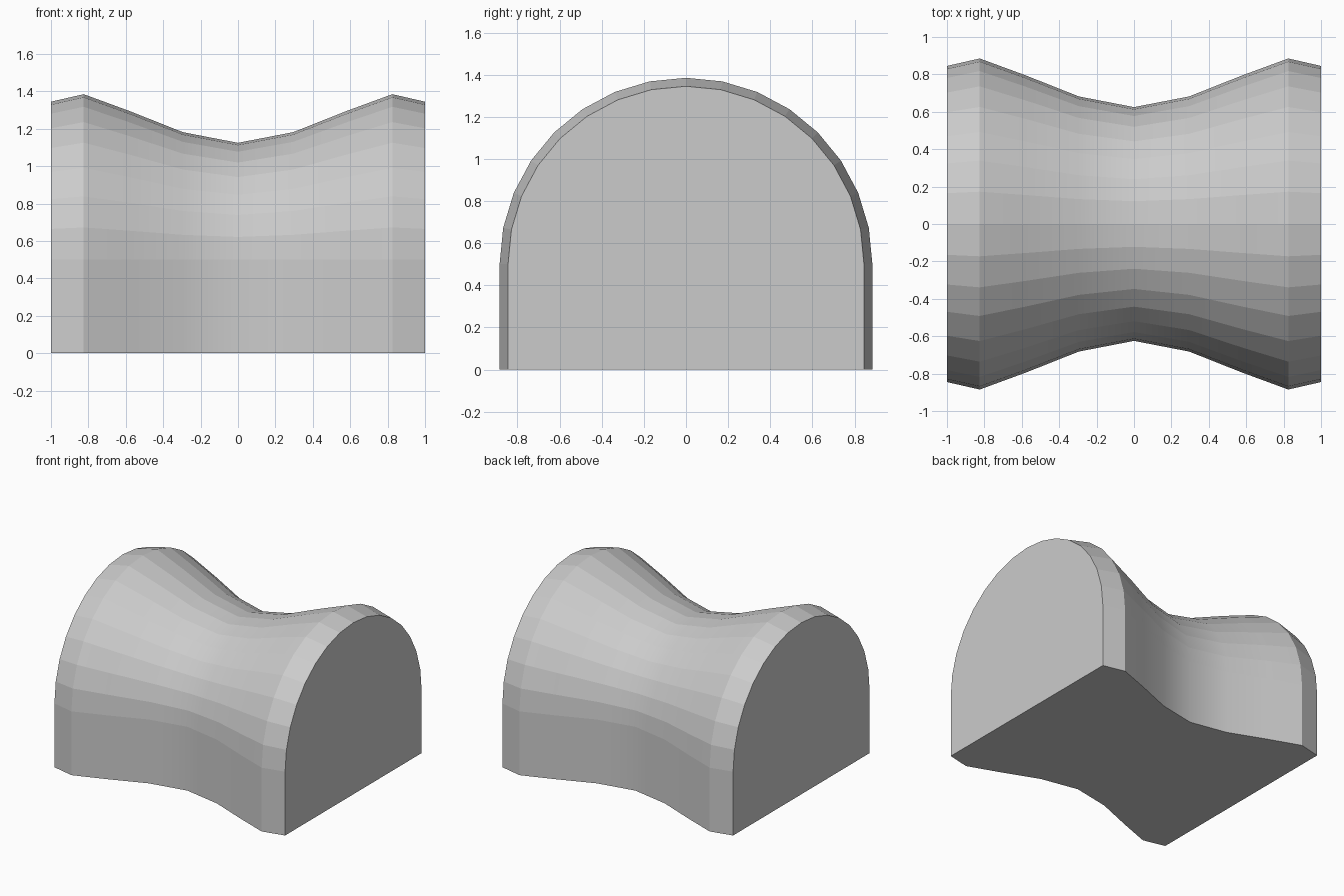
import bpy, bmesh
from math import pi, sin, cos, radians

cube = bpy.data.objects.get("Cube")
if cube:
    bpy.data.objects.remove(cube, do_unlink=True)

SPRING = 0.5      # height where the straight walls meet the arch
SEGMENTS = 16     # flats around the arch

# Half profile along the length: (distance from centre, arch radius)
half = [(0.0, 0.625), (0.295, 0.682), (0.58, 0.795), (0.825, 0.885), (1.0, 0.845)]
stations = [(-x, r) for x, r in reversed(half[1:])] + half

# Plain grey surface
grey = bpy.data.materials.new("plain_grey")
grey.use_nodes = True
color = (0.6, 0.6, 0.6, 1.0)
grey.diffuse_color = color
grey.node_tree.nodes["Principled BSDF"].inputs["Base Color"].default_value = color


def arch_ring(bm, x, r):
    """Arched cross-section: wall foot, half circle, wall foot."""
    points = [(r, 0.0)]
    for i in range(SEGMENTS + 1):
        a = pi * i / SEGMENTS
        points.append((r * cos(a), SPRING + r * sin(a)))
    points.append((-r, 0.0))
    return [bm.verts.new((x, y, z)) for y, z in points]


# Waisted arch body lofted through the sections
bm = bmesh.new()
rings = [arch_ring(bm, x, r) for x, r in stations]
for a, b in zip(rings, rings[1:]):
    n = len(a)
    for i in range(n):
        j = (i + 1) % n
        bm.faces.new((a[i], a[j], b[j], b[i]))
bm.faces.new(rings[0])
bm.faces.new(rings[-1])
bmesh.ops.recalc_face_normals(bm, faces=bm.faces)

mesh = bpy.data.meshes.new("waisted_arch")
bm.to_mesh(mesh)
bm.free()
mesh.materials.append(grey)
body = bpy.data.objects.new("waisted_arch", mesh)
bpy.context.collection.objects.link(body)

# Smooth along the length, crisp at the rims and between the arch flats
bpy.context.view_layer.objects.active = body
body.select_set(True)
bpy.ops.object.shade_smooth_by_angle(angle=radians(30))
for edge in mesh.edges:
    p, q = (mesh.vertices[v].co for v in edge.vertices)
    if abs(p.x - q.x) > 0.01:
        edge.use_edge_sharp = True
